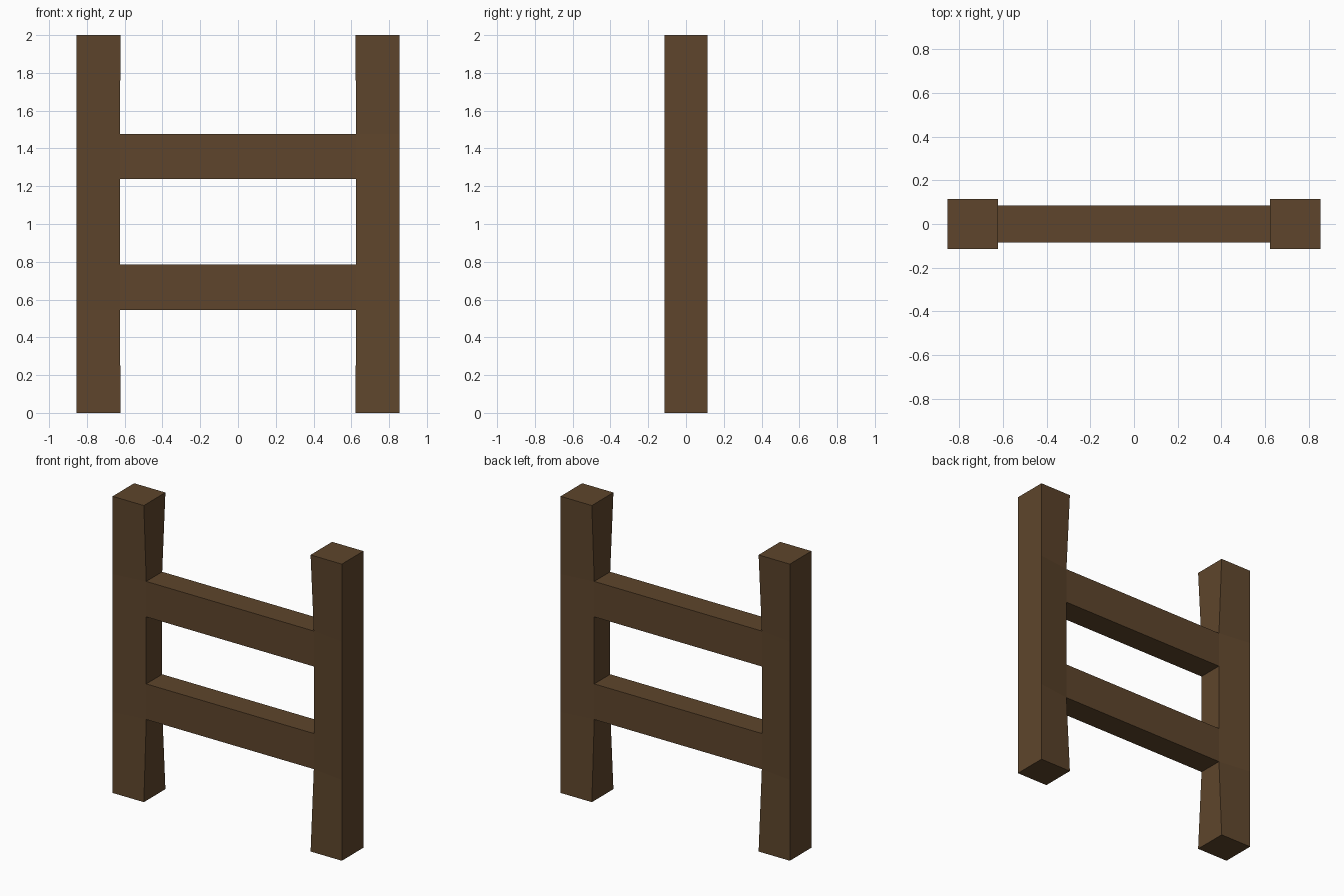
import bpy
import bmesh

if "Cube" in bpy.data.objects:
    bpy.data.objects.remove(bpy.data.objects["Cube"])

OUT_X, IN_X, END_IN_X = 0.855, 0.625, 0.622
POST_Y, RAIL_Y = 0.115, 0.085
RAILS = [(0.545, 0.785), (1.237, 1.476)]
HEIGHT = 2.0

wood = bpy.data.materials.new("dark brown wood")
wood.diffuse_color = (0.112, 0.06, 0.025, 1.0)
wood.use_nodes = True
wood.node_tree.nodes["Principled BSDF"].inputs["Base Color"].default_value = wood.diffuse_color


def loft(name, rings, capped, skip=()):
    """Join four-cornered rings into a tube; skip holds (row, side) openings."""
    bm = bmesh.new()
    rows = [[bm.verts.new(p) for p in ring] for ring in rings]
    for r, (a, b) in enumerate(zip(rows, rows[1:])):
        for i in range(4):
            if (r, i) not in skip:
                j = (i + 1) % 4
                bm.faces.new((a[i], a[j], b[j], b[i]))
    if capped:
        bm.faces.new(rows[0][::-1])
        bm.faces.new(rows[-1])
    mesh = bpy.data.meshes.new(name)
    bm.to_mesh(mesh)
    bm.free()
    mesh.materials.append(wood)
    obj = bpy.data.objects.new(name, mesh)
    bpy.context.collection.objects.link(obj)
    return obj


# Posts: inner edge narrows to rail width, open where the rails join
def post_ring(z):
    end = z in (0.0, HEIGHT)
    x, y = (END_IN_X, POST_Y) if end else (IN_X, RAIL_Y)
    return [(x, -y, z), (OUT_X, -POST_Y, z), (OUT_X, POST_Y, z), (x, y, z)]


levels = [0.0, *RAILS[0], *RAILS[1], HEIGHT]
posts = loft("fence_posts", [post_ring(z) for z in levels], True, {(1, 3), (3, 3)})
mirror = posts.modifiers.new("mirror", 'MIRROR')
mirror.use_mirror_merge = False

# Rails: open-ended beams between the posts
for name, (lo, hi) in zip(("lower_rail", "upper_rail"), RAILS):
    loft(name, [[(x, -RAIL_Y, lo), (x, RAIL_Y, lo), (x, RAIL_Y, hi), (x, -RAIL_Y, hi)]
                for x in (-IN_X, IN_X)], False)

# Outward normals on the rails
for name in ("lower_rail", "upper_rail"):
    mesh = bpy.data.objects[name].data
    bm = bmesh.new()
    bm.from_mesh(mesh)
    centre_z = sum(v.co.z for v in bm.verts) / len(bm.verts)
    bm.normal_update()
    for f in bm.faces:
        c = f.calc_center_median()
        if f.normal.y * c.y + f.normal.z * (c.z - centre_z) < 0:
            f.normal_flip()
    bm.to_mesh(mesh)
    bm.free()
